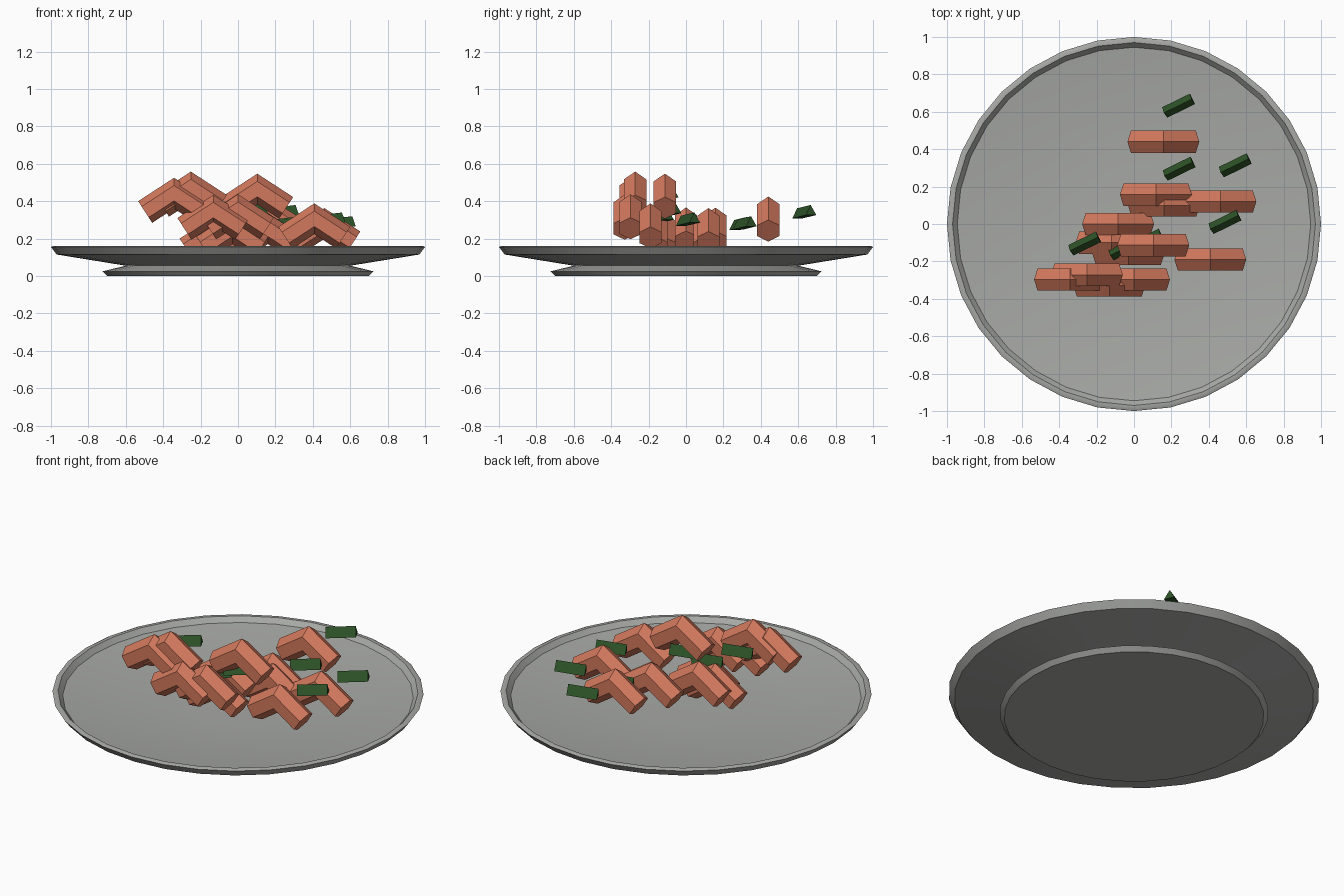
import bpy, bmesh, math
from mathutils import Matrix

if "Cube" in bpy.data.objects:
    bpy.data.objects.remove(bpy.data.objects["Cube"])


def material(name, rgb):
    m = bpy.data.materials.new(name)
    m.diffuse_color = (*rgb, 1)
    m.use_nodes = True
    m.node_tree.nodes["Principled BSDF"].inputs["Base Color"].default_value = m.diffuse_color
    return m


GREY = material("stone_grey", (0.39, 0.40, 0.38))
SALMON = material("salmon_orange", (0.65, 0.19, 0.11))
GREEN = material("dark_green", (0.027, 0.088, 0.021))


def mesh_from(bm, name, mat):
    bmesh.ops.recalc_face_normals(bm, faces=bm.faces)
    me = bpy.data.meshes.new(name)
    bm.to_mesh(me)
    bm.free()
    me.materials.append(mat)
    return me


def place(me, name, loc, rot=None):
    ob = bpy.data.objects.new(name, me)
    ob.matrix_world = Matrix.Translation(loc) @ (rot or Matrix())
    bpy.context.collection.objects.link(ob)
    return ob


def loft(rings, cap=True):
    """Skin a list of closed rings of points."""
    bm = bmesh.new()
    vs = [[bm.verts.new(p) for p in r] for r in rings]
    n = len(rings[0])
    for a, b in zip(vs, vs[1:]):
        for i in range(n):
            j = (i + 1) % n
            bm.faces.new((a[i], a[j], b[j], b[i]))
    if cap:
        bm.faces.new(vs[0])
        bm.faces.new(vs[-1])
    return bm


# Plate: lathed profile from foot, round the rim, to the shallow floor
SEG = 32
profile = [(0.70, 0.0), (0.725, 0.025), (0.60, 0.055), (0.97, 0.115), (1.0, 0.155),
           (0.99, 0.16), (0.97, 0.16), (0.945, 0.132), (0.60, 0.09), (0.25, 0.082)]
rings = [[(r * math.cos(2 * math.pi * i / SEG), r * math.sin(2 * math.pi * i / SEG), z)
          for i in range(SEG)] for r, z in profile]
plate = mesh_from(loft(rings), "plate", GREY)
plate.shade_smooth()
plate.set_sharp_from_angle(angle=math.radians(30))
place(plate, "plate", (0, 0, 0))

# Bent meat chunk: hexagonal bar folded at the middle, origin at its peak
R, A = 0.069, math.radians(33)
hexa = [(R * math.cos(k * math.pi / 3), R * math.sin(k * math.pi / 3)) for k in range(6)]


def end_ring(side):
    return [(side * (0.192 - math.sin(A) * (R - u)), v, -0.125 - math.cos(A) * (R - u))
            for u, v in hexa]


fold = [(0, v, -(R - u) / math.cos(A)) for u, v in hexa]
chunk = mesh_from(loft([end_ring(-1), fold, end_ring(1)]), "chunk", SALMON)

chunks = [(0.157, 0.44, 0.425), (0.117, 0.157, 0.365), (0.16, 0.10, 0.335),
          (0.462, 0.12, 0.363), (-0.085, 0.0, 0.366), (-0.12, -0.10, 0.325),
          (0.103, -0.113, 0.547), (-0.03, -0.16, 0.335), (0.408, -0.19, 0.388),
          (-0.342, -0.297, 0.525), (-0.252, -0.272, 0.558), (0.0, -0.297, 0.437),
          (-0.132, -0.328, 0.435)]
for i, p in enumerate(chunks):
    place(chunk, f"meat_chunk_{i + 1}", p)

# Green herb sprigs: triangular prisms, ridge up, slightly tilted
tri = [(0.031, -0.018), (0, 0.036), (-0.031, -0.018)]
herb = mesh_from(loft([[(x, y, z) for y, z in tri] for x in (-0.083, 0.083)]), "herb", GREEN)
turn = Matrix.Rotation(math.radians(26), 4, 'Z') @ Matrix.Rotation(math.radians(-6), 4, 'Y')
herbs = [(0.237, 0.632, 0.335), (0.24, 0.295, 0.272), (0.54, 0.313, 0.275),
         (0.485, 0.01, 0.295), (-0.265, -0.105, 0.43), (-0.05, -0.13, 0.31),
         (0.07, -0.09, 0.345)]
for i, p in enumerate(herbs):
    place(herb, f"herb_{i + 1}", p, turn)
